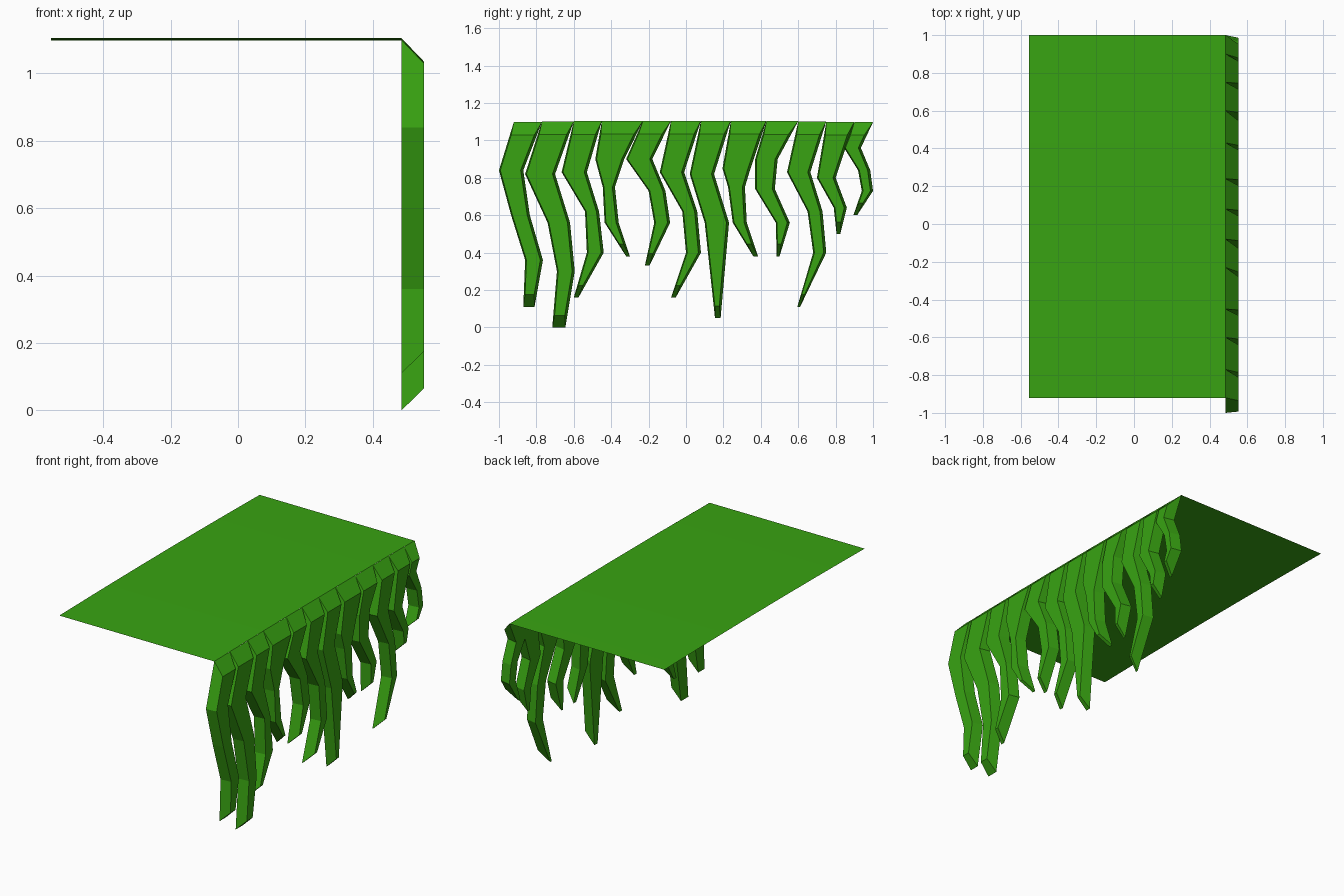
import bpy

if "Cube" in bpy.data.objects:
    bpy.data.objects.remove(bpy.data.objects["Cube"])

green = bpy.data.materials.new("leaf green")
green.diffuse_color = (0.04, 0.37, 0.006, 1)
green.use_nodes = True
green.node_tree.nodes["Principled BSDF"].inputs["Base Color"].default_value = green.diffuse_color

X_IN, X_OUT, X_LEFT = 0.485, 0.552, -0.555


def make(name, verts, faces):
    mesh = bpy.data.meshes.new(name)
    mesh.from_pydata(verts, [], faces)
    mesh.materials.append(green)
    obj = bpy.data.objects.new(name, mesh)
    bpy.context.collection.objects.link(obj)
    return obj


def top_z(y):
    # sheet is very slightly bowed along its length
    return 1.105 - 0.008 * y * y


# each blade: rows of (height, near edge y, far edge y) below its root
roots = [-.92, -.77, -.60, -.45, -.23, -.08, .08, .24, .43, .60, .75, .90, 1.0]
blades = [
    [(.84, -1.0, -.87), (.60, -.935, -.835), (.36, -.86, -.765), (.11, -.87, -.81)],
    [(.82, -.86, -.70), (.56, -.74, -.62), (.30, -.69, -.595), (0, -.715, -.645)],
    [(.83, -.665, -.53), (.62, -.54, -.465), (.40, -.53, -.44), (.16, -.60, -.575)],
    [(.90, -.485, -.33), (.75, -.445, -.38), (.56, -.435, -.36), (.38, -.32, -.30)],
    [(.90, -.32, -.18), (.73, -.20, -.11), (.56, -.17, -.085), (.33, -.22, -.195)],
    [(.83, -.14, -.01), (.62, -.02, .06), (.40, 0, .08), (.16, -.08, -.055)],
    [(.82, .02, .15), (.56, .10, .23), (.05, .155, .185)],
    [(.85, .195, .345), (.75, .225, .315), (.56, .25, .325), (.38, .36, .385)],
    [(.90, .37, .49), (.74, .37, .475), (.56, .48, .555), (.38, .485, .50)],
    [(.83, .54, .665), (.62, .65, .73), (.40, .68, .75), (.11, .595, .61)],
    [(.80, .70, .80), (.64, .79, .86), (.50, .805, .825)],
    [(.96, .845, .935), (.84, .92, .985), (.73, .94, 1.0), (.60, .895, .915)],
]

# grass sheet, cut across at the blade roots
verts = [(x, y, top_z(y)) for y in roots for x in (X_LEFT, X_IN)]
faces = [(2 * i, 2 * i + 1, 2 * i + 3, 2 * i + 2) for i in range(len(roots) - 1)]
make("grass_sheet", verts, faces)


def blade(name, rows):
    """Bent hanging blade: wide back outline, slightly inset outer face."""
    n = len(rows)
    outer = []
    for i, (z, a, b) in enumerate(rows):
        if i == 0:
            z -= 0.07
        if i in (0, n - 1):                      # bevelled root and tip
            pz, pa, pb = rows[1] if i == 0 else rows[i - 1]
            z0 = rows[i][0]
            if i:
                z += 0.065
            t = (z - z0) / (pz - z0)
            a, b = a + (pa - a) * t, b + (pb - b) * t
        gap = min(0.014, (b - a) * 0.3)
        outer.append((z, a + gap * 0.5, b - gap))
    vs = []
    for (z, a, b), (oz, oa, ob) in zip(rows, outer):
        vs += [(X_IN, a, z), (X_OUT, oa, oz), (X_OUT, ob, oz), (X_IN, b, z)]
    fs = [(3, 2, 1, 0), tuple(4 * (n - 1) + k for k in range(4))]
    for i in range(n - 1):
        for k in range(4):
            m = (k + 1) % 4
            fs.append((4 * i + k, 4 * i + m, 4 * i + 4 + m, 4 * i + 4 + k))
    # outward winding
    make(name, vs, [f[::-1] for f in fs])


for i, rows in enumerate(blades):
    a, b = roots[i], roots[i + 1]
    blade(f"hanging_blade_{i + 1}", [((top_z(a) + top_z(b)) / 2, a, b)] + rows)
